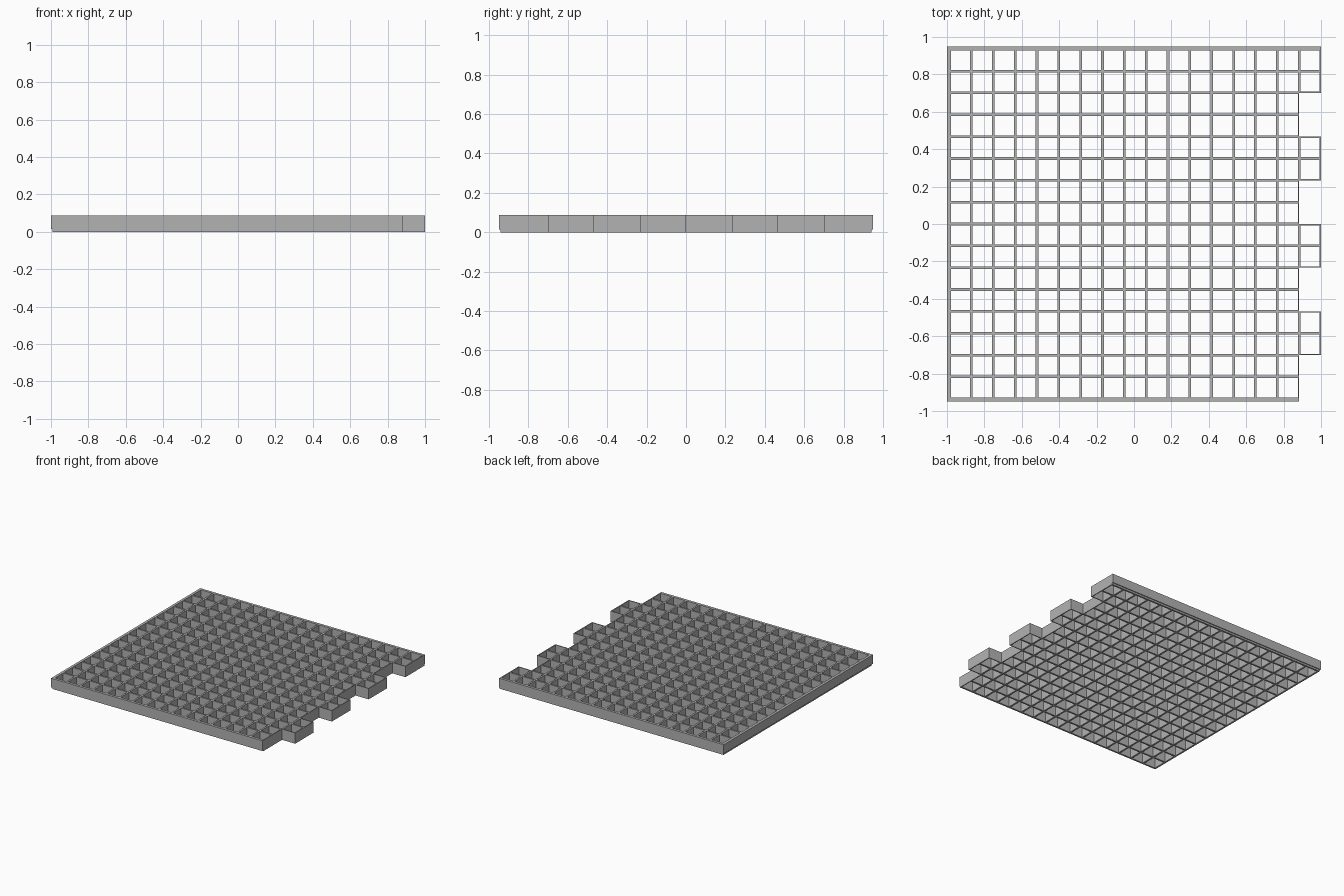
import bpy, bmesh

if "Cube" in bpy.data.objects:
    bpy.data.objects.remove(bpy.data.objects["Cube"], do_unlink=True)

PITCH = 0.1168      # spacing of the grid bars
HALF_BAR = 0.007
HEIGHT = 0.087
STEP = 0.014        # rim starts this far above the underside
N = 16              # cells per side
X0, Y0 = -0.986, -PITCH * N / 2

grey = bpy.data.materials.new("mid grey")
grey.use_nodes = True
grey.diffuse_color = (0.45, 0.45, 0.45, 1)
grey.node_tree.nodes["Principled BSDF"].inputs["Base Color"].default_value = (0.45, 0.45, 0.45, 1)


def finish(bm, name):
    bmesh.ops.dissolve_limit(bm, angle_limit=0.01, verts=bm.verts, edges=bm.edges)
    bmesh.ops.recalc_face_normals(bm, faces=bm.faces)
    mesh = bpy.data.meshes.new(name)
    bm.to_mesh(mesh)
    bm.free()
    mesh.materials.append(grey)
    bpy.context.collection.objects.link(bpy.data.objects.new(name, mesh))


def corners(i, j, inset):
    xa, ya = X0 + i * PITCH + inset, Y0 + j * PITCH + inset
    s = PITCH - 2 * inset
    return [(xa, ya, 0), (xa + s, ya, 0), (xa + s, ya + s, 0), (xa, ya + s, 0)]


# Open grid: every cell is a square frame; pairs of tabs stick out on the left side
cells = [(i, j) for i in range(N) for j in range(N)]
cells += [(N, j) for j in range(N) if j % 4 >= 2]
bm = bmesh.new()
for i, j in cells:
    outer = [bm.verts.new(c) for c in corners(i, j, 0)]
    inner = [bm.verts.new(c) for c in corners(i, j, HALF_BAR)]
    for k in range(4):
        n = (k + 1) % 4
        bm.faces.new((outer[k], outer[n], inner[n], inner[k]))
bmesh.ops.remove_doubles(bm, verts=bm.verts, dist=0.0005)
top = bmesh.ops.extrude_face_region(bm, geom=list(bm.faces))["geom"]
bmesh.ops.translate(bm, vec=(0, 0, HEIGHT),
                    verts=[g for g in top if isinstance(g, bmesh.types.BMVert)])
finish(bm, "grid")

# Stepped rim: a profile swept round the front, right and back sides
profile = [(0, 0), (HALF_BAR, 0), (HALF_BAR, STEP),
           (2 * HALF_BAR, STEP), (2 * HALF_BAR, HEIGHT), (0, HEIGHT)]
path = [(X0 + N * PITCH, Y0, 0, -1), (X0, Y0, -1, -1),
        (X0, -Y0, -1, 1), (X0 + (N + 1) * PITCH, -Y0, 0, 1)]
bm = bmesh.new()
rings = [[bm.verts.new((x + dx * o, y + dy * o, z)) for o, z in profile]
         for x, y, dx, dy in path]
for a, b in zip(rings, rings[1:]):
    for k in range(len(profile)):
        n = (k + 1) % len(profile)
        bm.faces.new((a[k], a[n], b[n], b[k]))
bm.faces.new(rings[0])
bm.faces.new(rings[-1])
finish(bm, "rim")
